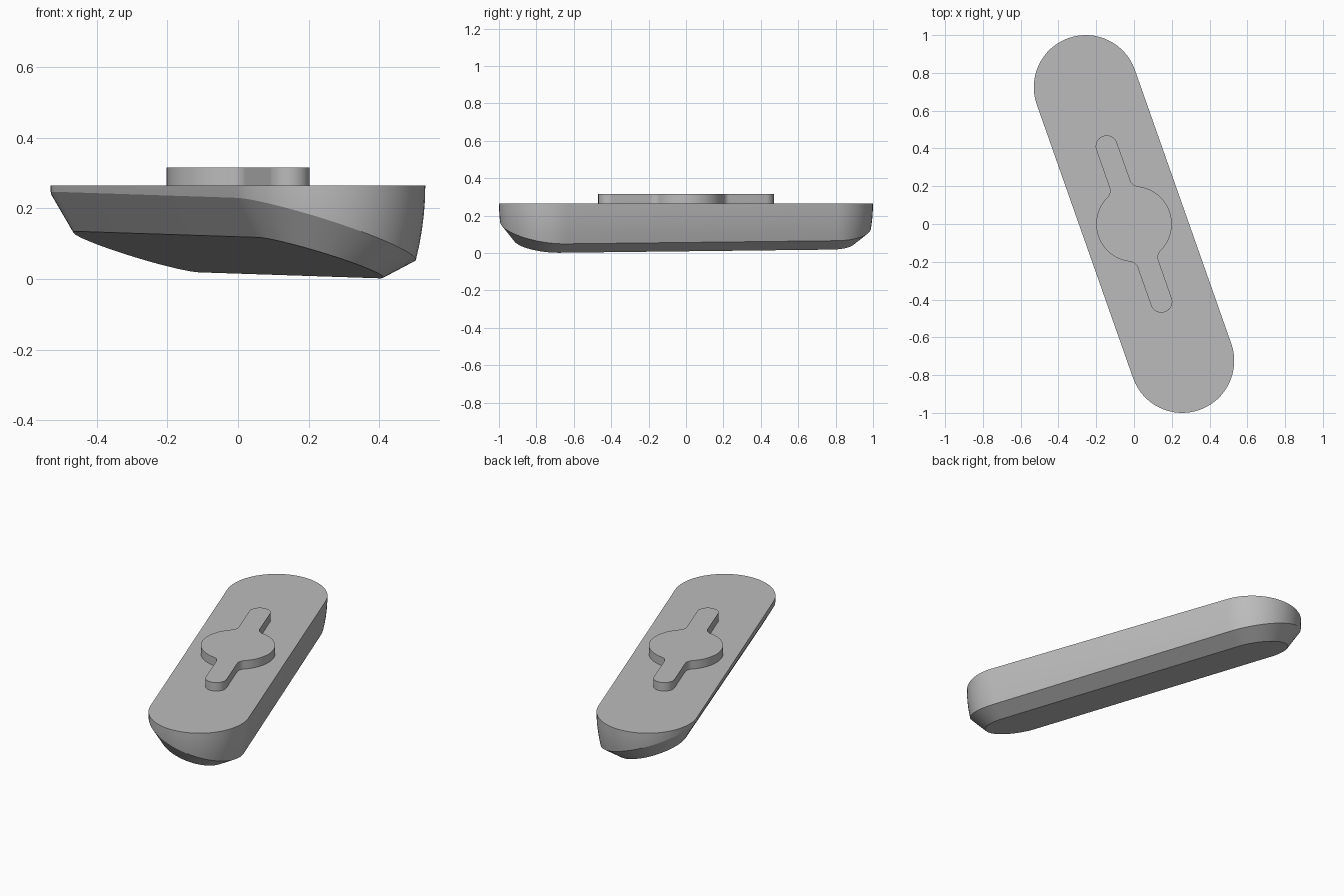
import bpy, bmesh
from math import sin, cos, pi, radians, atan2, hypot
from mathutils import Matrix

if "Cube" in bpy.data.objects:
    bpy.data.objects.remove(bpy.data.objects["Cube"])

TURN = Matrix.Rotation(radians(19.4), 4, 'Z')
TOP, HALF, RADIUS, SEG = 0.265, 0.768, 0.2755, 32

grey = bpy.data.materials.new("plain grey")
grey.use_nodes = True
grey.diffuse_color = (0.5, 0.5, 0.5, 1)
grey.node_tree.nodes["Principled BSDF"].inputs["Base Color"].default_value = (0.5, 0.5, 0.5, 1)


def loft(name, rings):
    """Skin a stack of matching rings and cap both ends."""
    bm = bmesh.new()
    loops = [[bm.verts.new(p) for p in ring] for ring in rings]
    n = len(rings[0])
    for a, b in zip(loops, loops[1:]):
        for i in range(n):
            j = (i + 1) % n
            bm.faces.new((a[i], a[j], b[j], b[i]))
    bm.faces.new(loops[0])
    bm.faces.new(loops[-1])
    bmesh.ops.recalc_face_normals(bm, faces=bm.faces)
    bm.transform(TURN)
    mesh = bpy.data.meshes.new(name)
    bm.to_mesh(mesh)
    bm.free()
    mesh.materials.append(grey)
    ob = bpy.data.objects.new(name, mesh)
    bpy.context.collection.objects.link(ob)
    bpy.ops.object.select_all(action='DESELECT')
    ob.select_set(True)
    bpy.context.view_layer.objects.active = ob
    bpy.ops.object.shade_smooth_by_angle(angle=radians(20))
    return ob


def arc(cx, cy, r, a0, a1, n):
    return [(cx + r * cos(a0 + (a1 - a0) * i / n),
             cy + r * sin(a0 + (a1 - a0) * i / n)) for i in range(n + 1)]


# Unit directions around the rounded bar, with the end each belongs to
caps = [(x, y, s) for s, start in ((1, 0), (-1, pi))
        for x, y in arc(0, 0, 1, start, start + pi, SEG)]


def slope(base, tilt, u, w):
    return base - tilt * u + 0.011 * w


# Bar: slightly bowed wall down to a tilted rim, then a chamfer to the base
rings = []
STEPS = 5
for k in range(STEPS + 1):
    ring = []
    for x, y, s in caps:
        rim = slope(0.148, 0.327, x * RADIUS, s * HALF + y * RADIUS)
        drop = (TOP - rim) * k / STEPS
        r = RADIUS - 0.6 * drop ** 2
        ring.append((x * r, s * HALF + y * r, TOP - drop))
    rings.append(ring)
base = []
for x, y, s in caps:
    u, w = -0.029 + 0.183 * x, s * HALF + 0.19 * y
    base.append((u, w, slope(0.059, 0.317, u, w)))
rings.append(base)
loft("bar_body", rings)

# Raised key: a disc with two rounded arms, joined by fillets
DISC, ARM, REACH, FILLET = 0.2, 0.058, 0.436, 0.05
fx = ARM + FILLET
fy = (hypot(DISC + FILLET, 0) ** 2 - fx ** 2) ** 0.5
meet = atan2(fy, fx)
quarter = (arc(0, 0, DISC, 0, meet, 16)
           + arc(fx, fy, FILLET, pi + meet, pi, 10)[1:]
           + arc(0, REACH, ARM, 0, pi / 2, 12))
half = quarter + [(-x, y) for x, y in quarter[-2::-1]]
outline = half + [(-x, -y) for x, y in half[1:-1]]
loft("raised_key", [[(x, y, z) for x, y in outline] for z in (TOP, 0.315)])
